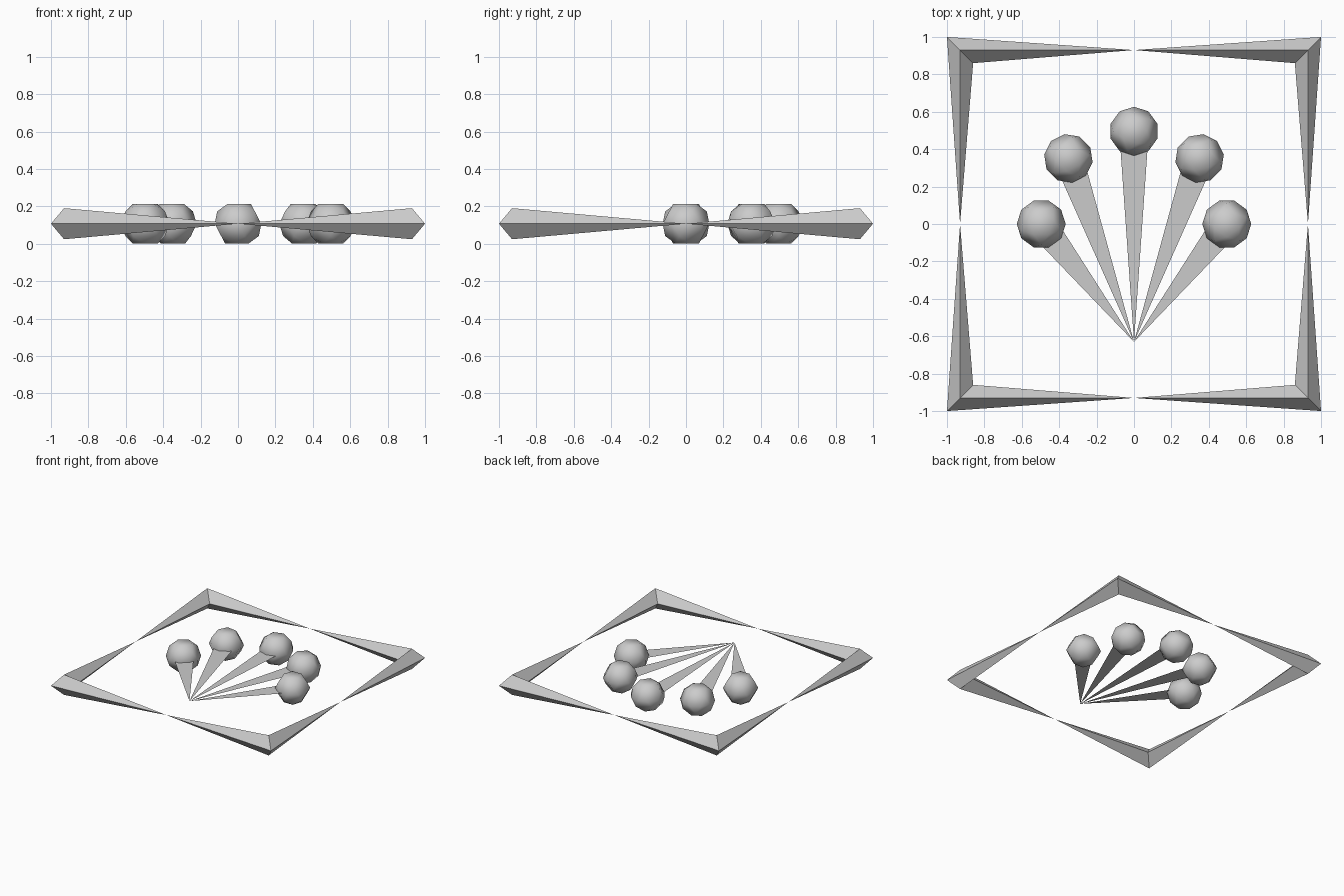
import bpy, bmesh
from math import sin, cos, radians
from mathutils import Vector, Matrix

if "Cube" in bpy.data.objects:
    bpy.data.objects.remove(bpy.data.objects["Cube"])

MID = 0.107      # height of the middle plane
TIP = Vector((0, -0.63, MID))


def add_object(name, bm, smooth=False):
    mesh = bpy.data.meshes.new(name)
    bm.to_mesh(mesh)
    bm.free()
    for p in mesh.polygons:
        p.use_smooth = smooth
    ob = bpy.data.objects.new(name, mesh)
    bpy.context.collection.objects.link(ob)
    return ob


# Frame corner: diamond section on the mitre, tapering to a point along both sides
def frame_corner(name, sx, sy):
    bm = bmesh.new()
    section = [(1.0, 0), (0.93, 0.083), (0.86, 0), (0.93, -0.083)]
    ring = [bm.verts.new((sx * d, sy * d, MID + h)) for d, h in section]
    tips = [bm.verts.new((0, sy * 0.93, MID)), bm.verts.new((sx * 0.93, 0, MID))]
    for tip in tips:
        for i in range(4):
            bm.faces.new((ring[i], ring[(i + 1) % 4], tip))
    bmesh.ops.recalc_face_normals(bm, faces=bm.faces)
    add_object(name, bm)


# Faceted ball: hull of the edge midpoints of an icosahedron
def ball(name, centre, turn):
    ico = bmesh.new()
    bmesh.ops.create_icosphere(ico, subdivisions=1, radius=1)
    mids = [(e.verts[0].co + e.verts[1].co).normalized() for e in ico.edges]
    ico.free()
    bm = bmesh.new()
    for m in mids:
        bm.verts.new((m.x * 0.131, m.y * 0.131, m.z * 0.125))
    bmesh.ops.convex_hull(bm, input=bm.verts)
    bmesh.ops.recalc_face_normals(bm, faces=bm.faces)
    bm.transform(Matrix.Translation(centre) @ Matrix.Rotation(turn, 4, 'Z'))
    add_object(name, bm, smooth=True)


# Stem: flat triangle from the shared point to the middle of a ball
def stem(name, centre):
    side = (centre - TIP).normalized().cross(Vector((0, 0, 1))) * 0.079
    bm = bmesh.new()
    bm.faces.new([bm.verts.new(p) for p in (TIP, centre + side, centre - side)])
    add_object(name, bm)


for i, (sx, sy) in enumerate([(-1, -1), (1, -1), (1, 1), (-1, 1)]):
    frame_corner(f"frame_corner_{i + 1}", sx, sy)

# Five balls on a half circle, each on its stem
for i in range(5):
    a = radians(45 * i)
    c = Vector((0.496 * cos(a), 0.496 * sin(a), MID))
    ball(f"ball_{i + 1}", c, a - radians(90))
    stem(f"stem_{i + 1}", c)
